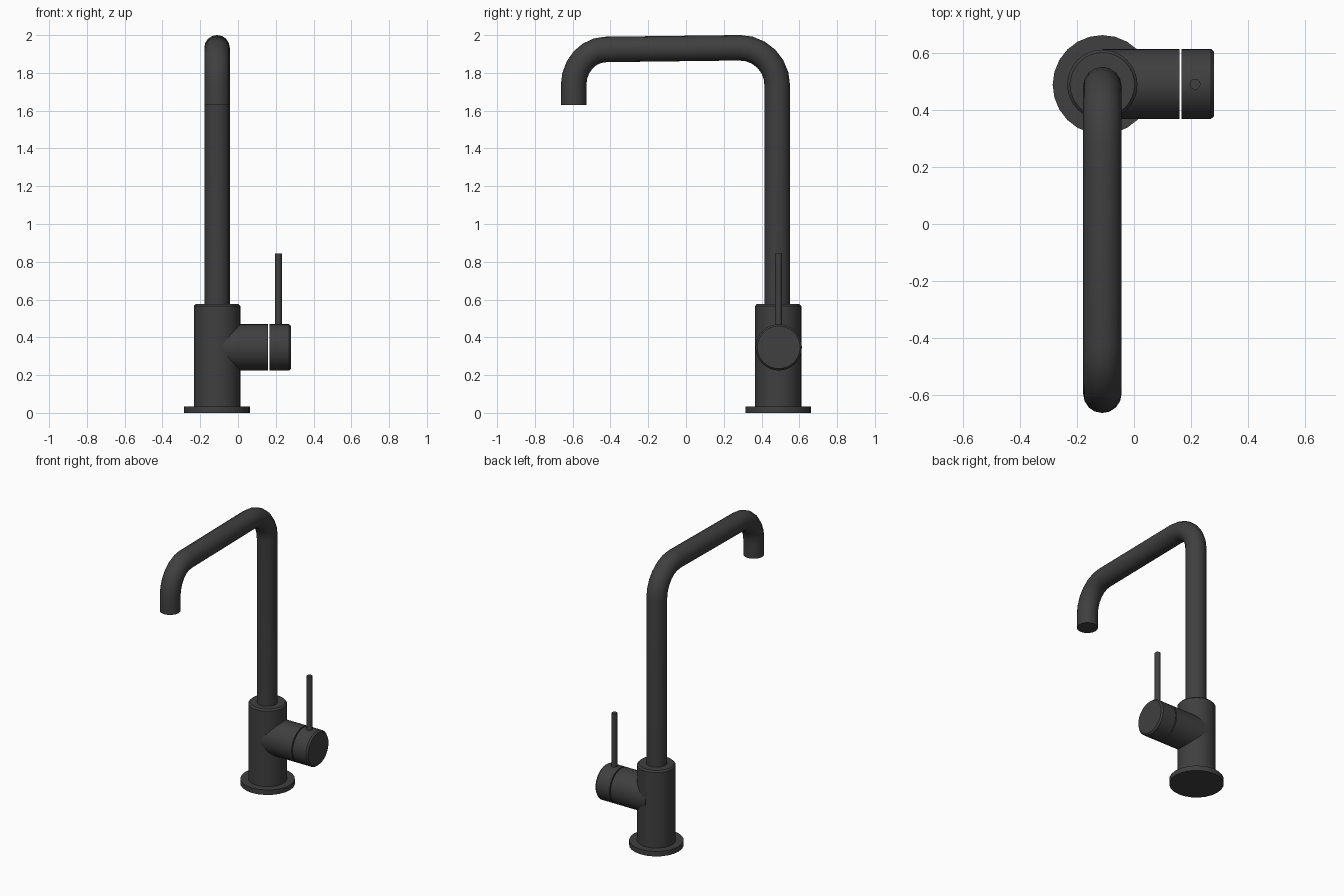
import bpy, math
from mathutils import Vector, Matrix

if "Cube" in bpy.data.objects:
    bpy.data.objects.remove(bpy.data.objects["Cube"])

CX, CY = -0.111, 0.488      # axis of the body
HZ = 0.347                  # height of the side valve axis

black = bpy.data.materials.new("matte_black")
black.diffuse_color = (0.05, 0.05, 0.05, 1)
black.use_nodes = True
black.node_tree.nodes["Principled BSDF"].inputs["Base Color"].default_value = black.diffuse_color


def finish(ob, name, angle=35):
    ob.name = name
    ob.data.materials.append(black)
    bpy.ops.object.select_all(action='DESELECT')
    ob.select_set(True)
    bpy.context.view_layer.objects.active = ob
    bpy.ops.object.shade_smooth_by_angle(angle=math.radians(angle))
    return ob


def lathe(name, profile, origin, sides=32, along_x=False):
    """Closed solid of revolution from (radius, height) points."""
    verts, faces = [], []
    for r, h in profile:
        for i in range(sides):
            a = 2 * math.pi * i / sides
            verts.append((r * math.cos(a), r * math.sin(a), h))
    for k in range(len(profile) - 1):
        for i in range(sides):
            j = (i + 1) % sides
            faces.append((k * sides + i, k * sides + j,
                          (k + 1) * sides + j, (k + 1) * sides + i))
    faces.append(tuple(reversed(range(sides))))
    faces.append(tuple(range((len(profile) - 1) * sides, len(profile) * sides)))
    me = bpy.data.meshes.new(name)
    me.from_pydata(verts, [], faces)
    if along_x:
        me.transform(Matrix.Rotation(math.pi / 2, 4, 'Y'))
    ob = bpy.data.objects.new(name, me)
    ob.location = origin
    bpy.context.collection.objects.link(ob)
    return finish(ob, name)


# Base flange and upright body with a chamfered top
lathe("base_flange", [(0.174, 0), (0.174, 0.035)], (CX, CY, 0), 24)
lathe("body", [(0.123, 0.03), (0.123, 0.565), (0.113, 0.576)], (CX, CY, 0))

# Side valve, then the rotating cap behind a thin gap
lathe("side_valve", [(0.1225, CX), (0.1225, 0.159)], (0, CY + 0.003, HZ), along_x=True)
lathe("handle_cap", [(0.1225, 0.166), (0.1225, 0.27), (0.113, 0.281)],
      (0, CY + 0.003, HZ), along_x=True)

# Lever
lathe("lever", [(0.019, 0.44), (0.019, 0.843)], (0.214, CY + 0.002, 0), 16)


# Spout: swept round tube with two rounded corners, path given in (y, z)
def rounded(p, a, b, steps=6):
    """Quarter bend from a to b around corner p."""
    c = a + b - p
    return [c + (p - b) * math.cos(t) + (p - a) * math.sin(t)
            for t in (math.pi / 2 * i / steps for i in range(steps + 1))]


V = Vector
path = [V((0.483, 0.56))]
path += rounded(V((0.483, 1.933)), V((0.483, 1.735)), V((0.285, 1.933)))
path += rounded(V((-0.595, 1.923)), V((-0.425, 1.924)), V((-0.595, 1.735)))
path.append(V((-0.595, 1.63)))

cu = bpy.data.curves.new("spout", 'CURVE')
cu.dimensions = '3D'
cu.bevel_depth = 0.0675
cu.bevel_resolution = 6
cu.use_fill_caps = True
sp = cu.splines.new('POLY')
sp.points.add(len(path) - 1)
for pt, p in zip(sp.points, path):
    pt.co = (CX, p.x, p.y, 1)
spout = bpy.data.objects.new("spout", cu)
bpy.context.collection.objects.link(spout)
bpy.ops.object.select_all(action='DESELECT')
spout.select_set(True)
bpy.context.view_layer.objects.active = spout
bpy.ops.object.convert(target='MESH')
finish(bpy.context.view_layer.objects.active, "spout")
